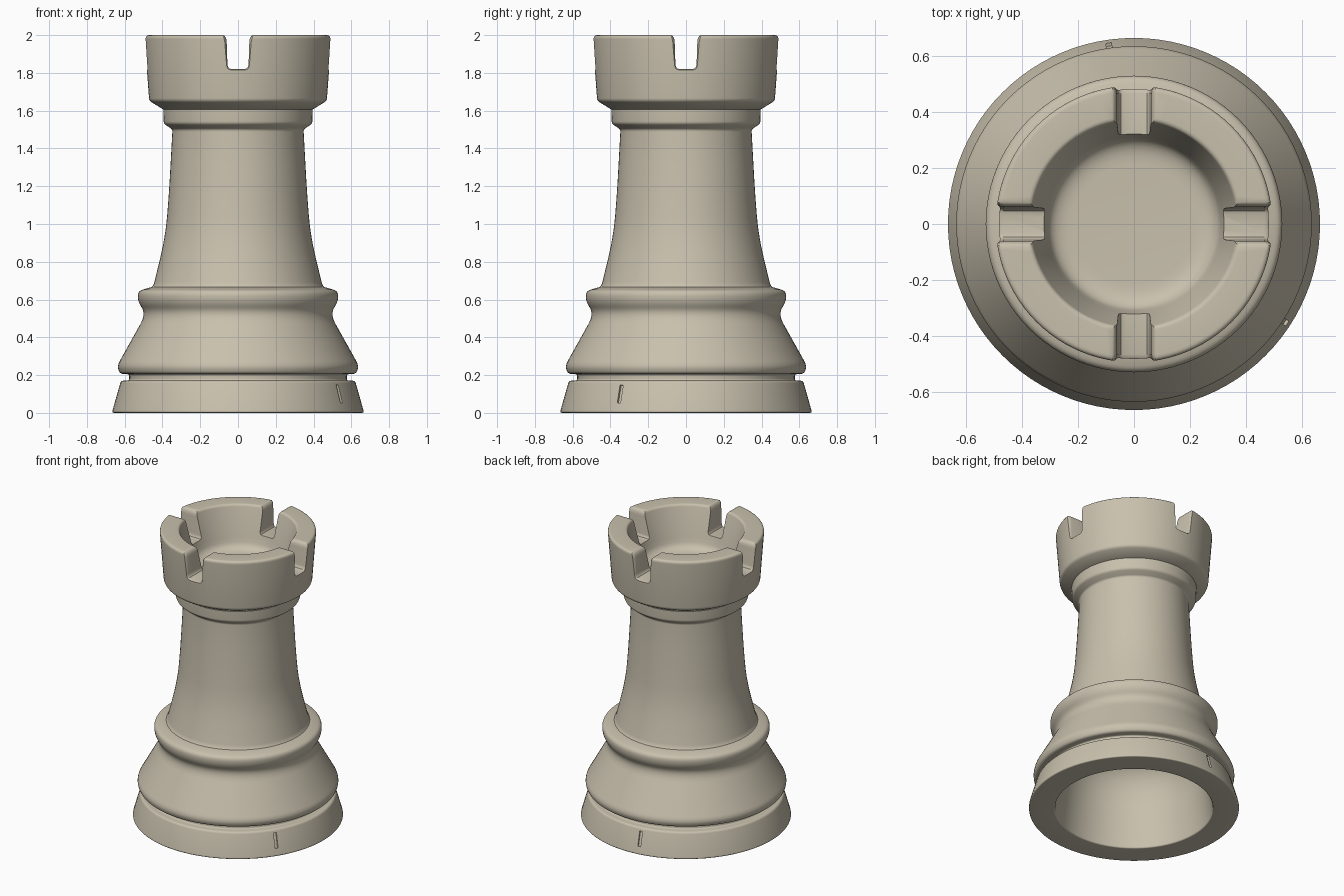
import bpy
import bmesh
from math import cos, sin, pi, radians
from mathutils import Vector, Matrix

SEGMENTS = 96

cube = bpy.data.objects.get("Cube")
if cube:
    bpy.data.objects.remove(cube, do_unlink=True)

stone = bpy.data.materials.new("warm_grey_beige")
stone.use_nodes = True
colour = (0.58, 0.53, 0.42, 1)
stone.diffuse_color = colour
shader = next(n for n in stone.node_tree.nodes if n.type == 'BSDF_PRINCIPLED')
shader.inputs["Base Color"].default_value = colour
shader.inputs["Roughness"].default_value = 0.6


def make_object(name, bm):
    bmesh.ops.recalc_face_normals(bm, faces=bm.faces[:])
    mesh = bpy.data.meshes.new(name)
    bm.to_mesh(mesh)
    bm.free()
    mesh.materials.append(stone)
    obj = bpy.data.objects.new(name, mesh)
    bpy.context.collection.objects.link(obj)
    return obj


def rounded(corners, steps=6):
    """Turn (radius, height, fillet) corners into a smooth profile."""
    pts = []
    for i, (r, z, fillet) in enumerate(corners):
        p = Vector((r, 0, z))
        if not fillet:
            pts.append(p)
            continue
        a, b = (Vector((c[0], 0, c[1])) - p for c in (corners[i - 1], corners[i + 1]))
        a = p + a.normalized() * min(fillet, a.length * 0.48)
        b = p + b.normalized() * min(fillet, b.length * 0.48)
        for k in range(steps + 1):
            t = k / steps
            pts.append(a * (1 - t) ** 2 + p * 2 * t * (1 - t) + b * t * t)
    return pts


def revolve(name, corners):
    bm = bmesh.new()
    verts = [bm.verts.new(p) for p in rounded(corners)]
    edges = [bm.edges.new(pair) for pair in zip(verts, verts[1:])]
    bmesh.ops.spin(bm, geom=verts + edges, cent=(0, 0, 0), axis=(0, 0, 1),
                   angle=2 * pi, steps=SEGMENTS)
    bmesh.ops.remove_doubles(bm, verts=bm.verts[:], dist=0.0001)
    return make_object(name, bm)


def select_only(obj):
    bpy.ops.object.select_all(action='DESELECT')
    obj.select_set(True)
    bpy.context.view_layer.objects.active = obj


def carve(obj, cutter):
    cutter.hide_render = True
    mod = obj.modifiers.new("carve", 'BOOLEAN')
    mod.operation, mod.solver, mod.object = 'DIFFERENCE', 'EXACT', cutter
    select_only(obj)
    bpy.ops.object.modifier_apply(modifier=mod.name)
    bpy.data.objects.remove(cutter, do_unlink=True)


# Hollow base: foot band, groove, sloped skirt and collar
base = revolve("base", [
    (0, 0.58, 0), (0.43, 0.56, 0.3), (0.5, 0, 0.01),
    (0.668, 0, 0.014), (0.62, 0.17, 0.014), (0.576, 0.172, 0.01),
    (0.576, 0.204, 0.01), (0.626, 0.208, 0.016), (0.64, 0.25, 0.03),
    (0.488, 0.522, 0.06), (0.53, 0.59, 0.03), (0.53, 0.645, 0.025),
    (0.455, 0.667, 0), (0, 0.667, 0)])

# Shaft: flared foot rising to a nearly straight column with a neck ring
shaft = revolve("shaft", [
    (0, 0.65, 0), (0.47, 0.65, 0), (0.447, 0.675, 0.02),
    (0.385, 0.93, 0.22), (0.366, 1.15, 0.15), (0.347, 1.5, 0.012),
    (0.365, 1.512, 0.01), (0.393, 1.532, 0.012), (0.396, 1.615, 0),
    (0, 1.615, 0)])

# Crown: cup with a dished floor
crown = revolve("crown", [
    (0, 1.605, 0), (0.393, 1.605, 0), (0.47, 1.652, 0.015),
    (0.496, 2.0, 0.022), (0.372, 2.0, 0.016), (0.322, 1.82, 0.02),
    (0.295, 1.715, 0.08), (0, 1.715, 0)])

# Four notches: rounded slots whose edges flare where they leave the wall
half = [(0.034, 1.82), (0.047, 1.824), (0.054, 1.834), (0.056, 1.848),
        (0.06, 1.965), (0.063, 1.983), (0.07, 1.995), (0.082, 2.003), (0.082, 2.1)]
section = [(-u, z) for u, z in reversed(half)] + half
flares = [(0.2, 0), (0.466, 0), (0.478, 0.003), (0.488, 0.01), (0.51, 0.034)]
bm = bmesh.new()
for quarter in range(4):
    turn = Matrix.Rotation(quarter * pi / 2, 3, 'Z')
    rings = []
    for r, e in flares:
        rings.append([bm.verts.new(turn @ Vector(
            (r, u + (e if u > 0 else -e), z - (e if z < 1.85 else 0))))
            for u, z in section])
    for a, b in zip(rings, rings[1:]):
        for i in range(len(section)):
            j = (i + 1) % len(section)
            bm.faces.new((a[i], a[j], b[j], b[i]))
    bm.faces.new(rings[0])
    bm.faces.new(rings[-1])
carve(crown, make_object("notch_cutter", bm))

# Two small upright nicks in the foot band
bm = bmesh.new()
for angle in (radians(-33), radians(98)):
    place = (Matrix.Translation((0.641 * cos(angle), 0.641 * sin(angle), 0.1))
             @ Matrix.Rotation(angle, 4, 'Z') @ Matrix.Rotation(-0.28, 4, 'Y')
             @ Matrix.Diagonal((0.026, 0.02, 0.1, 1)))
    bmesh.ops.create_cube(bm, size=1, matrix=place)
carve(base, make_object("nick_cutter", bm))

for part in (base, shaft, crown):
    select_only(part)
    bpy.ops.object.shade_smooth_by_angle(angle=radians(35))
